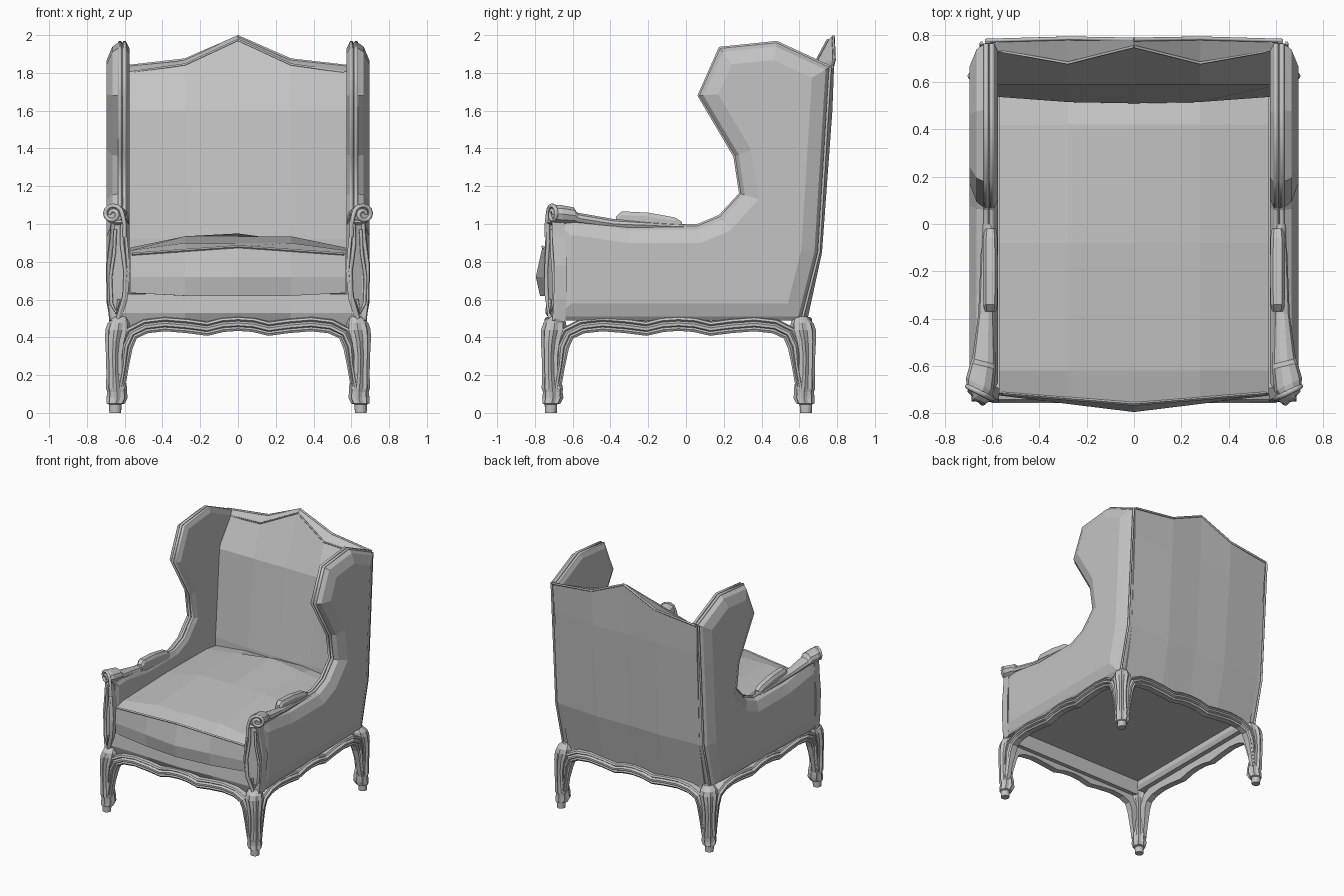
import bpy, bmesh, math
from mathutils import Vector

cube = bpy.data.objects.get("Cube")
if cube:
    bpy.data.objects.remove(cube, do_unlink=True)

GREY = (0.55, 0.55, 0.55, 1)
mat = bpy.data.materials.new("plain grey")
mat.use_nodes = True
mat.diffuse_color = GREY
mat.node_tree.nodes["Principled BSDF"].inputs["Base Color"].default_value = GREY


def finish(name, bm, mirror=False):
    bmesh.ops.recalc_face_normals(bm, faces=bm.faces)
    me = bpy.data.meshes.new(name)
    bm.to_mesh(me)
    bm.free()
    me.materials.append(mat)
    ob = bpy.data.objects.new(name, me)
    bpy.context.collection.objects.link(ob)
    if mirror:
        ob.modifiers.new("Mirror", 'MIRROR')
    return ob


def loft(name, rings, mirror=False):
    """Skin closed rings of equal length and cap both ends."""
    bm = bmesh.new()
    vs = [[bm.verts.new(p) for p in r] for r in rings]
    n = len(vs[0])
    for a, b in zip(vs, vs[1:]):
        for i in range(n):
            j = (i + 1) % n
            bm.faces.new((a[i], a[j], b[j], b[i]))
    bm.faces.new(vs[0])
    bm.faces.new(vs[-1])
    return finish(name, bm, mirror)


def tube(name, pts, radius):
    """Round piping along a path, on both sides of the chair."""
    for side, s in (("left", 1), ("right", -1)):
        cu = bpy.data.curves.new(name, 'CURVE')
        cu.dimensions = '3D'
        cu.bevel_depth, cu.bevel_resolution = radius, 1
        cu.use_fill_caps = True
        sp = cu.splines.new('POLY')
        sp.points.add(len(pts) - 1)
        for p, (x, y, z) in zip(sp.points, pts):
            p.co = (x * s, y, z, 1)
        cu.materials.append(mat)
        ob = bpy.data.objects.new(side + "_" + name, cu)
        bpy.context.collection.objects.link(ob)


def panel(name, outline, plane, lo, hi, insets):
    """Extruded outline whose two faces are inset and puffed, mirrored in x."""
    bm = bmesh.new()
    a = [bm.verts.new(plane(u, v, lo)) for u, v in outline]
    b = [bm.verts.new(plane(u, v, hi)) for u, v in outline]
    n = len(a)
    for i in range(n):
        j = (i + 1) % n
        bm.faces.new((a[i], a[j], b[j], b[i]))
    caps = [bm.faces.new(a), bm.faces.new(b)]
    bmesh.ops.recalc_face_normals(bm, faces=bm.faces)
    for cap, steps in zip(caps, insets):
        for width, depth in steps:
            bmesh.ops.inset_region(bm, faces=[cap], thickness=width,
                                   depth=depth, use_even_offset=True)
    return finish(name, bm, True)


# Wing and arm side panels with piping
wing = [(-.7, .49), (-.7, 1.02), (-.58, 1.03), (-.3, .99), (.06, .99),
        (.18, 1.04), (.29, 1.16), (.26, 1.36), (.07, 1.68), (.18, 1.93),
        (.48, 1.96), (.76, 1.83), (.7, .85), (.61, .49)]
side = panel("side_panel", wing, lambda u, v, w: (w, u, v), .59, .635,
             [[(.03, .015)], [(.02, .03), (.07, .03)]])
for v in side.data.vertices:
    # keep the lower edge nearly as wide as the padding above it
    if v.co.x > .63 and v.co.z < .52 and v.co.y < .55:
        v.co.x = .682
rim = wing[2:12]
for x in (.6, .625):
    tube("wing_piping", [(x, y, z) for y, z in rim], .011)
tube("back_seam_piping", [(.645, y + .004, z) for y, z in wing[11:]], .008)

# Back cushion, one section per column
rings = []
for x, top, front, low, puff in (
        (-.63, 1.83, .74, .54, 0), (-.28, 1.87, .68, .515, .02), (0, 2, .75, .51, .015),
        (.28, 1.87, .68, .515, .02), (.63, 1.83, .74, .54, 0)):
    sec = [(low, .56), (low, .92), (.59, 1.6), (front, top - .03), (.765 + puff, top),
           (.755 + puff, 1.6), (.7 + puff, .85), (.62 + puff, .48)]
    rings.append([(x * (.935 + .036 * z), y, z) for y, z in sec])
loft("back_cushion", rings)
tube("back_top_piping", [(.63, .775, 1.83), (.28, .785, 1.87), (0, .78, 1.992)], .008)
tube("back_front_piping", [(.56, .73, 1.805), (.28, .68, 1.845), (0, .75, 1.975)], .006)

# Seat cushion with a crowned top and a bowed front
rings = []
for x in (-.57, -.28, 0, .28, .57):
    c = 1 - abs(x) / .57
    m = min(1, 2 * c)
    rings.append([(x, y, z) for y, z in (
        (-.718 - .055 * c, .635 - .015 * m), (-.725 - .07 * c, .72),
        (-.715 - .045 * c, .84 + .04 * c), (-.62, .86 + .04 * m),
        (-.08, .875 + .06 * m), (.42, .87 + .08 * c), (.55, .85 + .04 * m), (.55, .62))])
loft("seat_cushion", rings)
loft("seat_front_piping", [[(x, -.715 - .045 * c + dy, .84 + .04 * c + dz)
                            for dy, dz in ((-.008, 0), (0, .008), (.008, 0), (0, -.008))]
                           for x, c in ((-.56, 0), (0, 1), (.56, 0))])

# Seat base under the cushion, hollow below the deck
rings = []
for x, out in ((-.62, 0), (-.28, .01), (0, .025), (.28, .01), (.62, 0)):
    rings.append([(x, y, z) for y, z in (
        (-.7, .46), (-.72 - out, .53), (-.71 - out, .63), (.59, .63),
        (.62, .46), (.59, .46), (.57, .56), (-.64, .56), (-.66, .46))])
loft("seat_base", rings)

# Scalloped, moulded rails that run down into the legs
half = [(0, .468), (.08, .462), (.16, .442), (.26, .456), (.38, .466),
        (.48, .454), (.55, .418), (.58, .35), (.59, .25), (.61, .13)]
path = [Vector((-t, z)) for t, z in half[:0:-1]] + [Vector(p) for p in half]
mould = [(-.05, .045), (.0, .038), (.008, .026), (-.002, .018), (.014, .008),
         (.014, -.006), (.0, -.012), (.008, -.022), (.0, -.034), (-.05, -.034)]


def rail(name, place):
    rings = []
    for i, p in enumerate(path):
        d = path[min(i + 1, len(path) - 1)] - path[max(i - 1, 0)]
        n = Vector((-d.y, d.x)).normalized()
        slim = 1 if p.y > .3 else .7
        rings.append([place(p.x + n.x * h * slim, p.y + n.y * h * slim, out * slim)
                      for out, h in mould])
    loft(name, rings)


rail("front_rail", lambda t, z, o: (t * 1.02, -.742 - o, z))
rail("back_rail", lambda t, z, o: (t * 1.02, .66 + o, z))
rail("left_rail", lambda t, z, o: (.676 + o, t * 1.06 - .04, z))
rail("right_rail", lambda t, z, o: (-.676 - o, t * 1.06 - .04, z))

# Fluted cabriole legs: height, offset inwards, radius, flute depth
leg = [(0, .045, .03, 0), (.045, .045, .032, 0), (.05, .048, .046, .1), (.08, .055, .054, .25),
       (.11, .055, .05, .1), (.13, .052, .054, .2), (.2, .047, .047, .25), (.3, .045, .047, .25),
       (.38, .05, .056, .25), (.44, .06, .065, .2), (.475, .065, .058, .1), (.51, .075, .035, 0)]
for name, sy in (("front_leg", -1), ("back_leg", 1)):
    rings = []
    for z, off, r, flute in leg:
        ring = []
        for k in range(16):
            a = math.tau * k / 16
            q = r * (1.04 if k % 2 == 0 else 1.04 - flute)
            ring.append((.695 - off + q * math.cos(a),
                         sy * (.72 - off + q * math.sin(a)) - .04, z))
        rings.append(ring)
    loft(name, rings, True)


def splay(x, y):
    """Turn the arm fronts slightly outwards."""
    return y + (x - .64) * .5


# Carved arm posts
post = [(.625, .48), (.68, .48), (.695, .6), (.7, .78), (.68, .93), (.675, 1.02),
        (.6, 1.02), (.585, .92), (.57, .75), (.585, .6)]
panel("arm_post", post, lambda u, v, w: (u, splay(u, w), v), -.66, -.712,
      [[], [(.012, .012), (.012, -.015)]])


def carving(name, pts, radius):
    tube(name, [(x, splay(x, -.718), z) for x, z in pts], radius)


carving("post_moulding", [(.635, .5), (.6, .62), (.595, .75), (.615, .9), (.612, 1)], .011)
carving("post_bead", [(.65, .97), (.655, .85), (.675, .72), (.67, .58), (.645, .53), (.63, .6)],
        .009)

# Scroll at the front of each arm
spiral = []
for k in range(20):
    a = math.pi - k * .5
    r = .052 - .0021 * k
    spiral.append((.664 + r * math.cos(a), 1.052 + r * math.sin(a)))
carving("arm_scroll", [(.6, .93), (.6, 1)] + spiral, .012)

# Arm roll tapering back from the scroll
rings = []
for y, x, z, rx, rz, turn in (
        (-.715, .66, 1.054, .048, .048, 1), (-.685, .652, 1.052, .058, .052, 1),
        (-.6, .638, 1.045, .054, .046, .5), (-.58, .634, 1.03, .05, .032, .5),
        (-.38, .625, 1.0, .033, .027, 0), (0, .615, .985, .028, .015, 0)):
    ring = []
    for k in range(10):
        px = x + rx * math.cos(math.tau * k / 10)
        ring.append((px, y + turn * (splay(px, y) - y), z + rz * math.sin(math.tau * k / 10)))
    rings.append(ring)
loft("arm_roll", rings, True)

# Arm pads
rings = []
for y, w, lo, hi in ((-.37, .024, .99, 1.04), (-.34, .03, .985, 1.067), (-.2, .032, .975, 1.06),
                     (-.06, .03, .968, 1.035), (-.02, .024, .968, 1.01)):
    rings.append([(.607 + s * w, y, z) for s, z in (
        (-1, lo), (-1, hi - .02), (-.6, hi), (.6, hi), (1, hi - .02), (1, lo))])
loft("arm_pad", rings, True)
